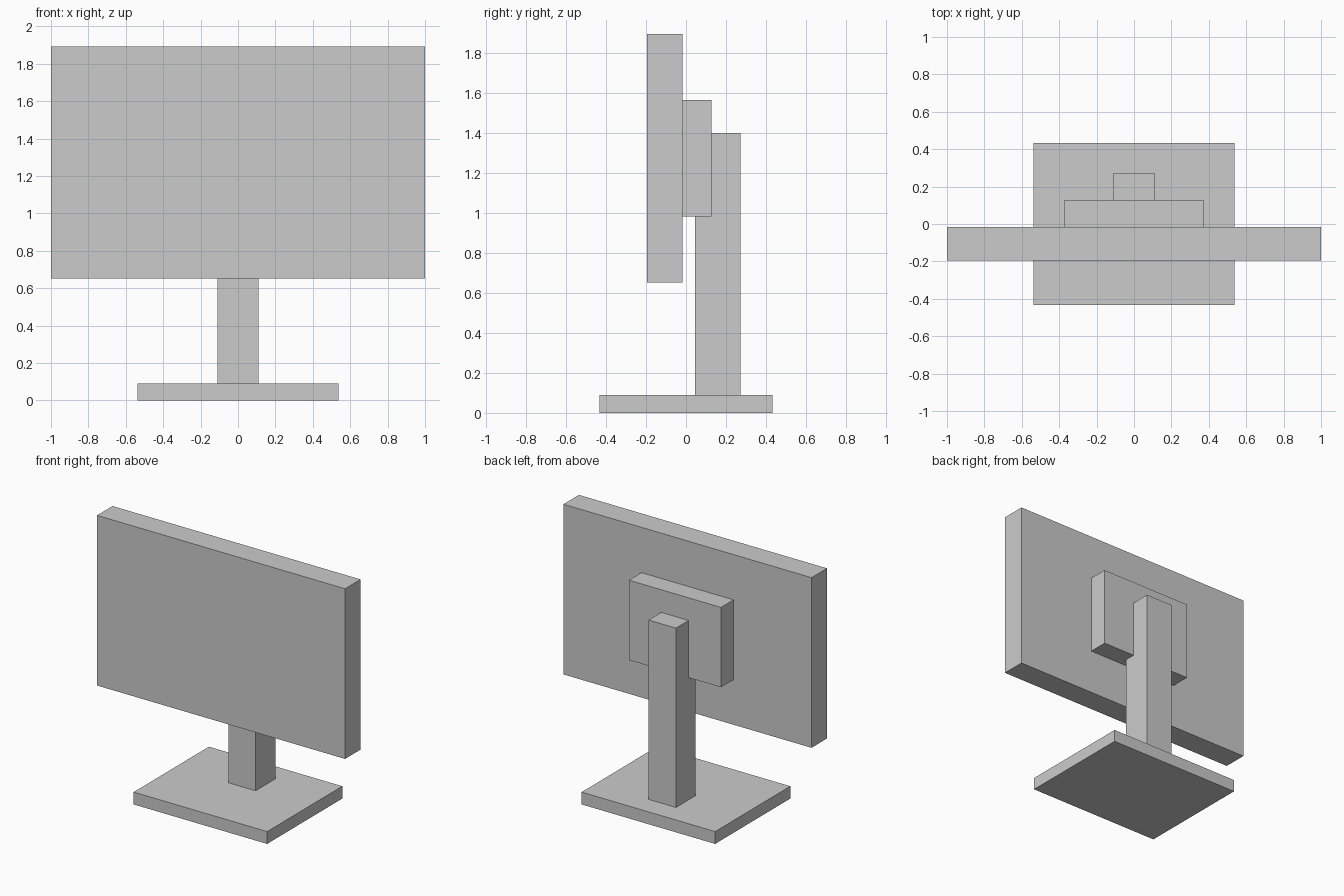
import bpy
import bmesh
from mathutils import Vector

if "Cube" in bpy.data.objects:
    bpy.data.objects.remove(bpy.data.objects["Cube"])


def box(name, half_width, y_range, z_range):
    """Flat-sided box, mirrored about x = 0."""
    (y0, y1), (z0, z1) = y_range, z_range
    size = Vector((2 * half_width, y1 - y0, z1 - z0))
    bm = bmesh.new()
    bmesh.ops.create_cube(bm, size=1)
    bmesh.ops.scale(bm, vec=size, verts=bm.verts)
    mesh = bpy.data.meshes.new(name)
    bm.to_mesh(mesh)
    bm.free()
    obj = bpy.data.objects.new(name, mesh)
    obj.location = (0, (y0 + y1) / 2, (z0 + z1) / 2)
    bpy.context.collection.objects.link(obj)
    return obj


# Foot plate on the desk
box("base", 0.538, (-0.433, 0.433), (0, 0.09))

# Upright post, set into the rear of the mount
box("stand_post", 0.11, (0.045, 0.273), (0.09, 1.397))

# Block joining the post to the screen
box("mount_block", 0.371, (-0.017, 0.127), (0.98, 1.562))

# Display panel
box("screen", 1.0, (-0.195, -0.017), (0.652, 1.892))
